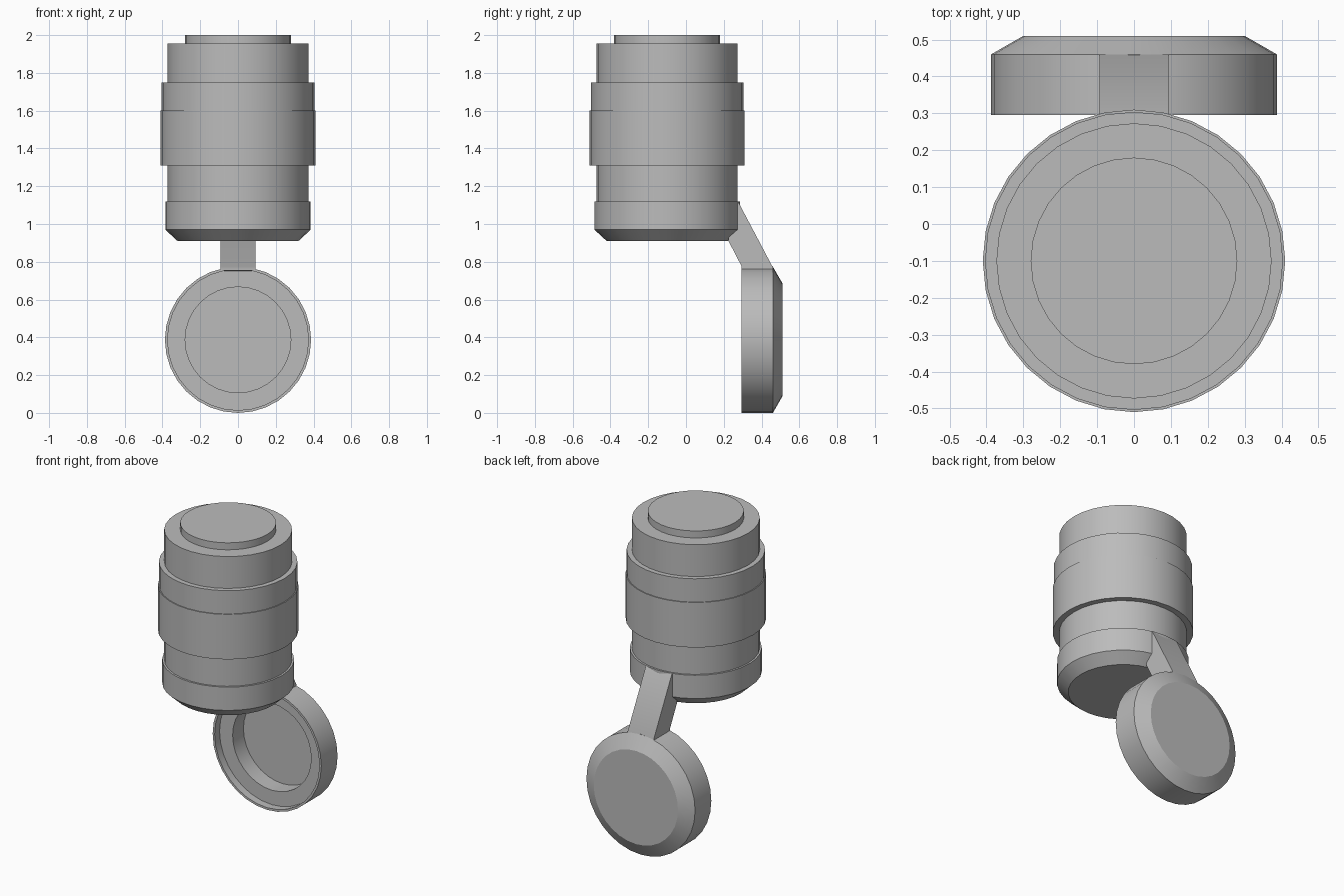
import bpy, bmesh, math
from mathutils import Matrix

if "Cube" in bpy.data.objects:
    bpy.data.objects.remove(bpy.data.objects["Cube"])

SIDES = 32
BODY_Y = -0.10

grey = bpy.data.materials.new("plain grey")
grey.use_nodes = True
grey.diffuse_color = (0.5, 0.5, 0.5, 1)
grey.node_tree.nodes["Principled BSDF"].inputs["Base Color"].default_value = (0.5, 0.5, 0.5, 1)


def finish(name, bm):
    bmesh.ops.recalc_face_normals(bm, faces=bm.faces)
    mesh = bpy.data.meshes.new(name)
    bm.to_mesh(mesh)
    bm.free()
    mesh.materials.append(grey)
    ob = bpy.data.objects.new(name, mesh)
    bpy.context.collection.objects.link(ob)
    bpy.ops.object.select_all(action="DESELECT")
    ob.select_set(True)
    bpy.context.view_layer.objects.active = ob
    bpy.ops.object.shade_smooth_by_angle(angle=math.radians(30))
    return ob


def turned(name, profile, matrix):
    """Closed solid turned from (radius, height) pairs, capped at both ends."""
    bm = bmesh.new()
    rings = []
    for r, h in profile:
        angles = [2 * math.pi * i / SIDES for i in range(SIDES)]
        rings.append([bm.verts.new((r * math.cos(a), r * math.sin(a), h)) for a in angles])
    for low, high in zip(rings, rings[1:]):
        for i in range(SIDES):
            j = (i + 1) % SIDES
            bm.faces.new((low[i], low[j], high[j], high[i]))
    bm.faces.new(rings[0])
    bm.faces.new(rings[-1])
    bm.transform(matrix)
    return finish(name, bm)


# Stepped cylindrical body with chamfered foot and raised top disc
turned("body", [
    (0.32, 0.91), (0.385, 0.97), (0.385, 1.12), (0.373, 1.12),
    (0.373, 1.31), (0.41, 1.31), (0.41, 1.60), (0.404, 1.60),
    (0.404, 1.75), (0.373, 1.75), (0.373, 1.955), (0.28, 1.955), (0.28, 2.0),
], Matrix.Translation((0, BODY_Y, 0)))

# Hanging cap, open to the front, with a stepped recess and chamfered back
turned("cap", [
    (0.28, 0.16), (0.28, 0.05), (0.373, 0.05), (0.373, 0),
    (0.387, 0), (0.387, 0.165), (0.30, 0.215),
], Matrix.Translation((0, 0.295, 0.387)) @ Matrix.Rotation(-math.pi / 2, 4, "X"))

# Slanted strap joining body and cap
bm = bmesh.new()
outline = [(0.275, 1.12), (0.46, 0.77), (0.46, 0.74), (0.295, 0.755), (0.295, 0.775), (0.225, 0.91), (0.22, 1.0)]
side = bm.faces.new([bm.verts.new((-0.093, y, z)) for y, z in outline])
extruded = bmesh.ops.extrude_face_region(bm, geom=[side])
bmesh.ops.translate(bm, vec=(0.186, 0, 0),
                    verts=[g for g in extruded["geom"] if isinstance(g, bmesh.types.BMVert)])
finish("strap", bm)
